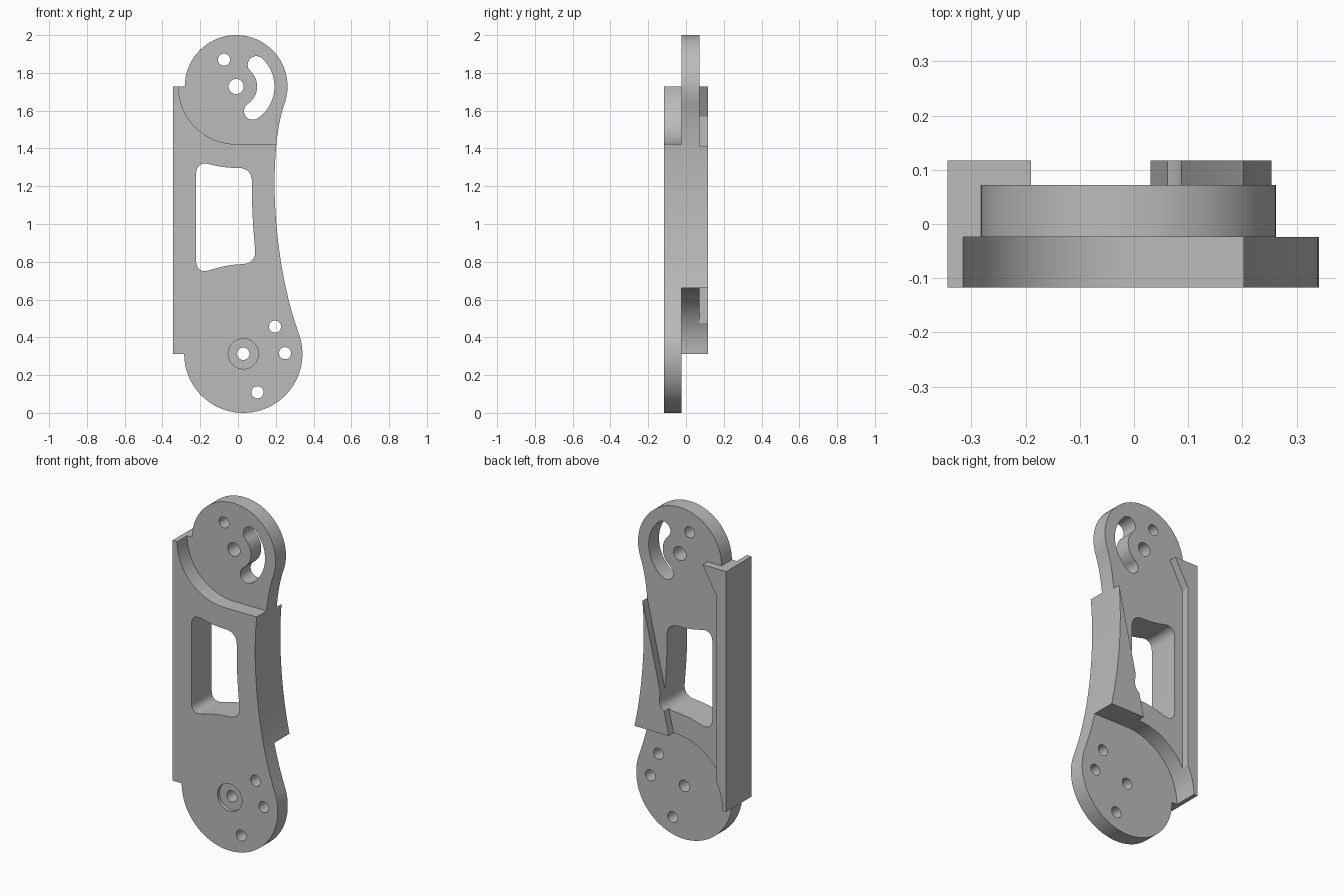
import bpy
import bmesh
from math import cos, sin, radians
from mathutils import Vector
from mathutils.geometry import interpolate_bezier

if "Cube" in bpy.data.objects:
    bpy.data.objects.remove(bpy.data.objects["Cube"])

# Layer depths along y and the two pivot centres in (x, z)
FRONT, MID, REAR, BACK = -0.117, -0.024, 0.072, 0.117
TOP, LOW = (-0.01, 1.728), (0.028, 0.313)
TOP_R, LOW_R, LEFT = 0.272, 0.313, -0.344


def arc(centre, r, start, end, steps=24):
    """Points along an arc, angles in degrees."""
    angles = [radians(start + (end - start) * i / steps) for i in range(steps + 1)]
    return [(centre[0] + r * cos(a), centre[1] + r * sin(a)) for a in angles]


def circle(centre, r):
    return arc(centre, r, 0, 360, 40)[:-1]


def rounded(corners, steps=8):
    """Polygon of (x, z, cut length) corners, each rounded by a Bezier."""
    pts = []
    for i, (x, z, cut) in enumerate(corners):
        p = Vector((x, z))
        before = p + (Vector(corners[i - 1][:2]) - p).normalized() * cut
        after = p + (Vector(corners[(i + 1) % len(corners)][:2]) - p).normalized() * cut
        pts += interpolate_bezier(before, before.lerp(p, 0.6), after.lerp(p, 0.6), after, steps)
    return [(p[0], p[1]) for p in pts]


def prism(name, pts, y0, y1):
    bm = bmesh.new()
    face = bm.faces.new([bm.verts.new((x, y0, z)) for x, z in pts])
    ext = bmesh.ops.extrude_face_region(bm, geom=[face])["geom"]
    moved = [v for v in ext if isinstance(v, bmesh.types.BMVert)]
    bmesh.ops.translate(bm, verts=moved, vec=(0, y1 - y0, 0))
    bmesh.ops.recalc_face_normals(bm, faces=bm.faces)
    mesh = bpy.data.meshes.new(name)
    bm.to_mesh(mesh)
    bm.free()
    obj = bpy.data.objects.new(name, mesh)
    bpy.context.collection.objects.link(obj)
    return obj


def cut(body, name, pts, y0=-0.3, y1=0.3):
    cutter = prism(name, pts, y0, y1)
    cutter.hide_render = True
    mod = body.modifiers.new(name, "BOOLEAN")
    mod.operation, mod.solver, mod.object = "DIFFERENCE", "EXACT", cutter
    bpy.context.view_layer.objects.active = body
    bpy.ops.object.modifier_apply(modifier=name)
    bpy.data.objects.remove(cutter)


# Full outline: round top, waisted right side, round bottom, straight left side
upper = arc(TOP, TOP_R, 180, -20, 56)
lower = arc(LOW, LOW_R, 20, -180, 56)
a, b = Vector(upper[-1]), Vector(lower[0])
lean, fall = sin(radians(20)), cos(radians(20))
waist = interpolate_bezier(a, a + Vector((-lean, -fall)) * 0.24,
                           b + Vector((-lean, fall)) * 0.44, b, 32)[1:-1]
outline = upper + [(p[0], p[1]) for p in waist] + lower
outline += [(LEFT, LOW[1]), (LEFT, TOP[1])]
arm = prism("link_arm", outline, FRONT, BACK)

# Front recess around the upper pivot
cut(arm, "front_recess",
    arc(TOP, 0.305, 180, 270) + [(1, 1.423), (1, 2.2), (-0.315, 2.2)], -0.3, MID)

# Back recess around the lower pivot
cut(arm, "back_recess",
    arc(LOW, 0.347, 180, 90) + [(1, 0.66), (1, -0.2), (-0.319, -0.2)], MID, 0.3)

# Back pocket that leaves the left rail and the tapered right fin
cut(arm, "back_pocket",
    [(-0.5, TOP[1]), (-0.19, TOP[1]), (-0.278, 1.57), (-0.278, 0.3), (-0.055, 0.3),
     (0.03, 0.66), (0.205, 1.423), (1, 1.423), (1, 2.2), (-0.5, 2.2)], REAR, 0.3)

# Central window with softened corners
cut(arm, "window", rounded([
    (-0.222, 1.335, 0.07), (-0.08, 1.298, 0.06), (0.074, 1.296, 0.07),
    (0.074, 1.07, 0.1), (0.096, 0.793, 0.065), (-0.06, 0.782, 0.06), (-0.222, 0.735, 0.07)]))

# Curved slot beside the upper pivot
mid_r, half = 0.157, 0.046
ends = [arc(TOP, mid_r, t, t, 1)[0] for t in (47, -56)]
cut(arm, "curved_slot",
    arc(TOP, mid_r + half, -56, 47) + arc(ends[0], half, 47, 227, 12)[1:]
    + arc(TOP, mid_r - half, 47, -56)[1:] + arc(ends[1], half, 124, 304, 12)[1:-1])

# Through holes and the shallow counterbore
cut(arm, "counterbore", circle(LOW, 0.08), -0.3, FRONT + 0.02)
holes = [(TOP, 0.04), ((-0.074, 1.87), 0.032), (LOW, 0.033), ((0.196, 0.457), 0.032),
         ((0.249, 0.316), 0.032), ((0.103, 0.109), 0.032)]
for centre, r in holes:
    cut(arm, "hole", circle(centre, r))

# Plain grey finish with sharp edges kept
grey = bpy.data.materials.new("plain_grey")
grey.use_nodes = True
colour = (0.5, 0.5, 0.5, 1)
grey.diffuse_color = colour
grey.node_tree.nodes["Principled BSDF"].inputs["Base Color"].default_value = colour
arm.data.materials.clear()
arm.data.materials.append(grey)
for poly in arm.data.polygons:
    poly.material_index = 0
bpy.ops.object.select_all(action="DESELECT")
arm.select_set(True)
bpy.context.view_layer.objects.active = arm
bpy.ops.object.shade_smooth_by_angle(angle=radians(25))
